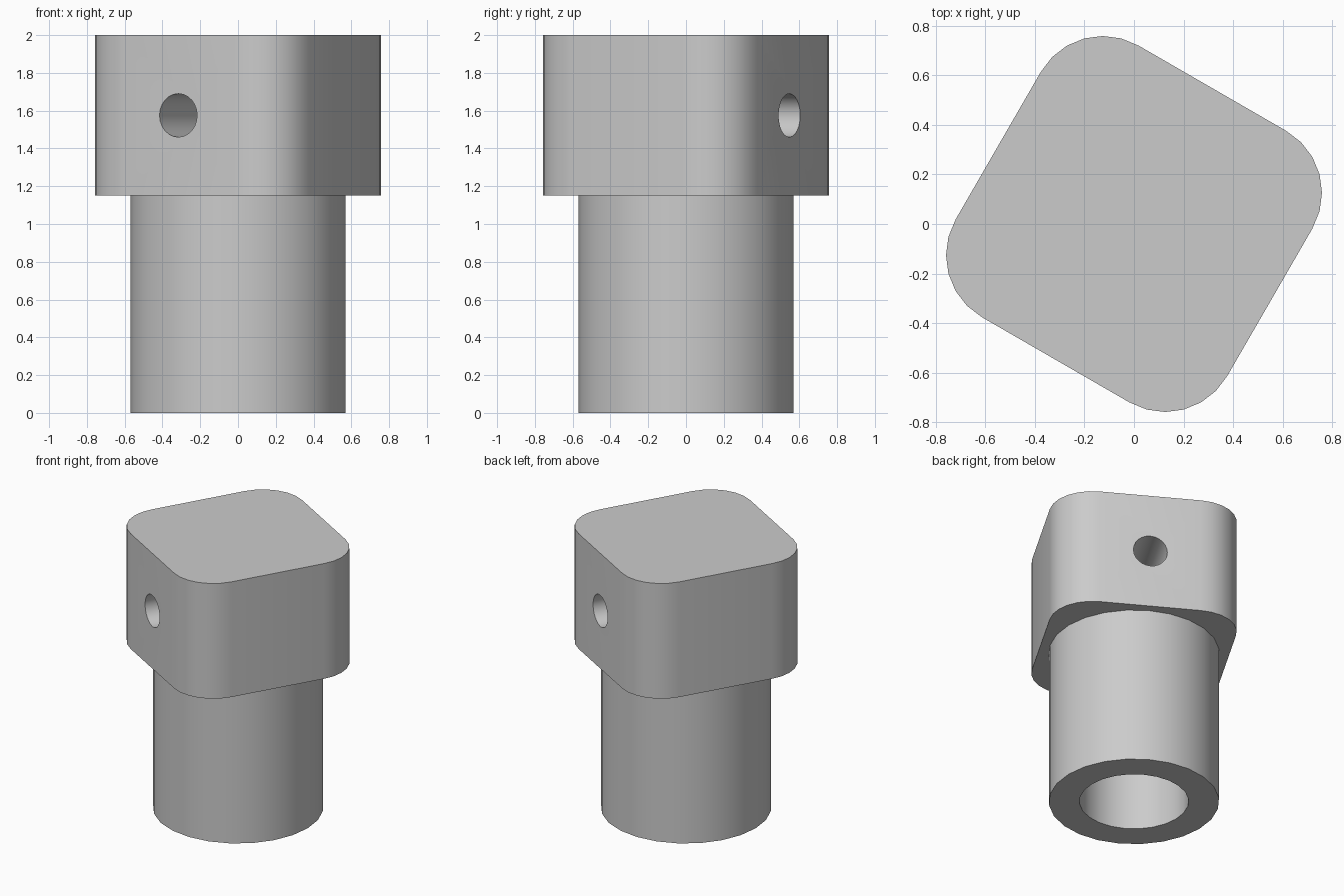
import bpy, bmesh, math
from mathutils import Matrix, Vector

if "Cube" in bpy.data.objects:
    bpy.data.objects.remove(bpy.data.objects["Cube"], do_unlink=True)

HEIGHT, SHANK_TOP = 2.0, 1.15
TURN = math.radians(60)      # direction the cross hole runs in
HALF, CORNER = 0.632, 0.288  # head half width and corner radius

steel = bpy.data.materials.new("light grey")
steel.use_nodes = True
grey = (0.6, 0.6, 0.6, 1)
steel.diffuse_color = grey
steel.node_tree.nodes["Principled BSDF"].inputs["Base Color"].default_value = grey


def prism(name, outline, z0, z1, matrix=Matrix()):
    """Extrude a closed 2D outline from z0 to z1."""
    bm = bmesh.new()
    face = bm.faces.new([bm.verts.new((x, y, z0)) for x, y in outline])
    top = bmesh.ops.extrude_face_region(bm, geom=[face])["geom"]
    moved = [v for v in top if isinstance(v, bmesh.types.BMVert)]
    bmesh.ops.translate(bm, verts=moved, vec=(0, 0, z1 - z0))
    bmesh.ops.recalc_face_normals(bm, faces=bm.faces)
    bm.transform(matrix)
    mesh = bpy.data.meshes.new(name)
    bm.to_mesh(mesh)
    bm.free()
    mesh.materials.append(steel)
    obj = bpy.data.objects.new(name, mesh)
    bpy.context.collection.objects.link(obj)
    return obj


def circle(radius, count=24):
    steps = [math.tau * i / count for i in range(count)]
    return [(radius * math.cos(a), radius * math.sin(a)) for a in steps]


def rounded_square(half, radius, turn, segments=6):
    points = []
    for side in range(4):
        start = turn + side * math.pi / 2
        diagonal = start + math.pi / 4
        reach = (half - radius) * math.sqrt(2)
        for i in range(segments + 1):
            a = start + i * math.pi / 2 / segments
            points.append((reach * math.cos(diagonal) + radius * math.cos(a),
                           reach * math.sin(diagonal) + radius * math.sin(a)))
    return points


def combine(target, tool, operation):
    """Apply a boolean and discard the tool."""
    mod = target.modifiers.new(operation, "BOOLEAN")
    mod.operation, mod.object, mod.solver = operation, tool, "EXACT"
    bpy.context.view_layer.objects.active = target
    bpy.ops.object.modifier_apply(modifier=mod.name)
    bpy.data.objects.remove(tool, do_unlink=True)


# Square head with rounded corners
body = prism("socket_body", rounded_square(HALF, CORNER, TURN), SHANK_TOP, HEIGHT)

# Round shank below the head
combine(body, prism("shank", circle(0.57), 0, SHANK_TOP + 0.1), "UNION")

# Blind bore up the shank
combine(body, prism("bore_cutter", circle(0.365), -0.2, SHANK_TOP), "DIFFERENCE")

# Cross hole straight through the head
axis = Vector((math.cos(TURN), math.sin(TURN), 0))
place = Matrix.Translation((0, 0, 1.575)) @ axis.to_track_quat("Z", "Y").to_matrix().to_4x4()
combine(body, prism("hole_cutter", circle(0.115), -1, 1, place), "DIFFERENCE")

# Smooth rounds, crisp rims
bpy.ops.object.select_all(action="DESELECT")
body.select_set(True)
bpy.context.view_layer.objects.active = body
bpy.ops.object.shade_smooth_by_angle(angle=math.radians(30))
